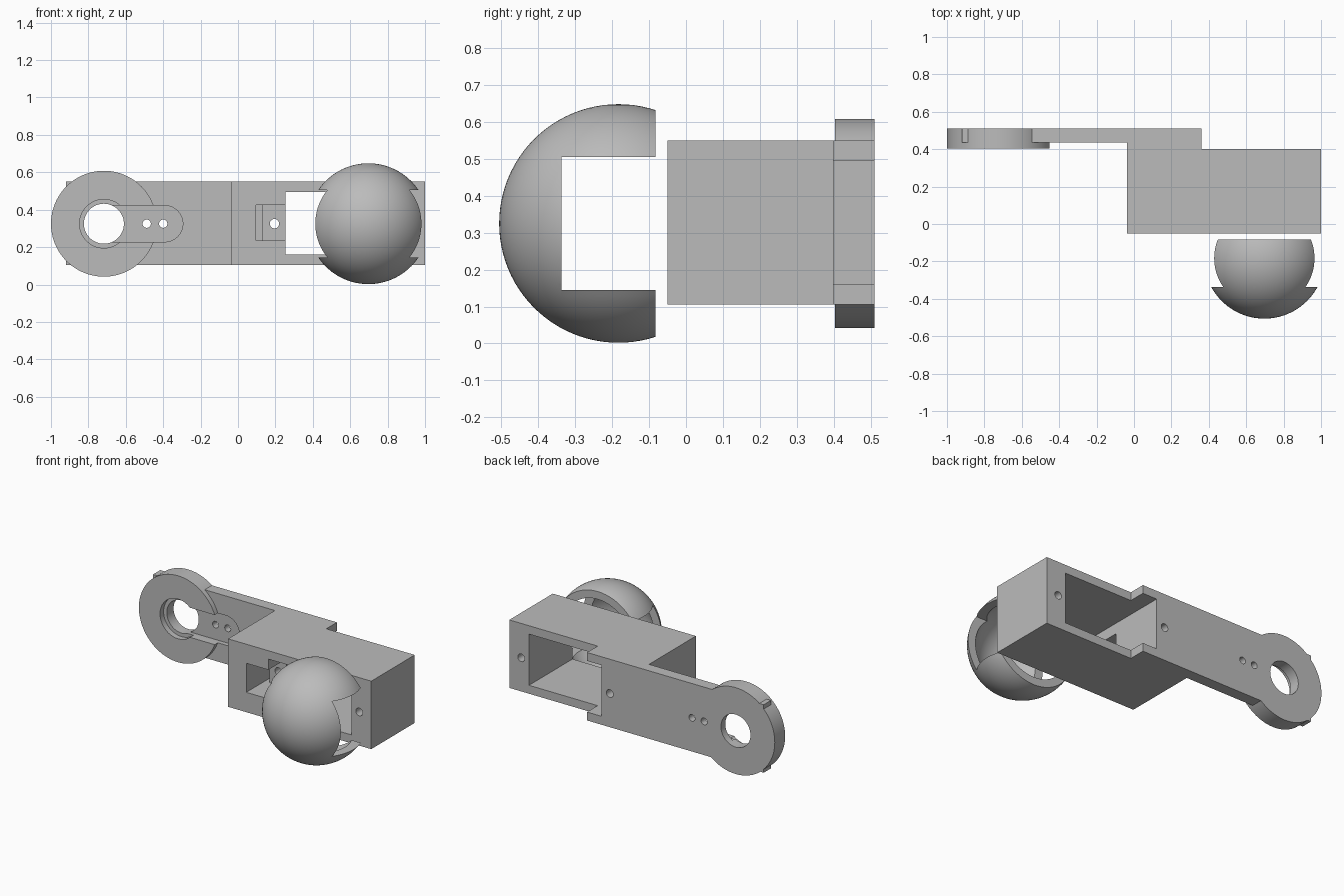
import bpy, bmesh, math
from mathutils import Matrix, Vector

cube = bpy.data.objects.get("Cube")
if cube:
    bpy.data.objects.remove(cube, do_unlink=True)

grey = bpy.data.materials.new("light_grey")
grey.use_nodes = True
COLOUR = (0.5, 0.5, 0.5, 1)
grey.diffuse_color = COLOUR
grey.node_tree.nodes["Principled BSDF"].inputs["Base Color"].default_value = COLOUR

MID = 0.325          # height of the shared centre line


def finish(name, bm):
    mesh = bpy.data.meshes.new(name)
    bm.to_mesh(mesh)
    bm.free()
    mesh.materials.append(grey)
    ob = bpy.data.objects.new(name, mesh)
    bpy.context.collection.objects.link(ob)
    return ob


def block(name, x, y, z):
    bm = bmesh.new()
    centre = Vector([(a + b) / 2 for a, b in (x, y, z)])
    size = [b - a for a, b in (x, y, z)]
    bmesh.ops.create_cube(bm, size=1, matrix=Matrix.Translation(centre) @ Matrix.Diagonal((*size, 1)))
    return finish(name, bm)


def disc(name, x, radius, y, sides=96):
    """Cylinder along y on the centre line."""
    bm = bmesh.new()
    place = Matrix.Translation((x, sum(y) / 2, MID)) @ Matrix.Rotation(math.pi / 2, 4, 'X')
    bmesh.ops.create_cone(bm, cap_ends=True, segments=sides, radius1=radius,
                          radius2=radius, depth=y[1] - y[0], matrix=place)
    return finish(name, bm)


def ball(name, centre, radius):
    bm = bmesh.new()
    bmesh.ops.create_uvsphere(bm, u_segments=96, v_segments=48, radius=radius,
                              matrix=Matrix.Translation(centre))
    return finish(name, bm)


def combine(ob, other, operation):
    mod = ob.modifiers.new(operation.lower(), 'BOOLEAN')
    mod.operation = operation
    mod.solver = 'EXACT'
    mod.object = other
    bpy.context.view_layer.update()
    result = bpy.data.meshes.new_from_object(ob.evaluated_get(bpy.context.evaluated_depsgraph_get()))
    ob.modifiers.clear()
    ob.data = result
    bpy.data.objects.remove(other, do_unlink=True)


def smooth(ob):
    bpy.ops.object.select_all(action='DESELECT')
    ob.select_set(True)
    bpy.context.view_layer.objects.active = ob
    bpy.ops.object.shade_smooth_by_angle(angle=math.radians(30))


# Bracket: motor housing, arm plate and end ring
HEIGHT = (0.105, 0.55)
RING_X = -0.717
bracket = block("bracket", (-0.037, 1.0), (-0.05, 0.40), HEIGHT)
combine(bracket, block("arm_plate", (-0.92, 0.36), (0.435, 0.51), HEIGHT), 'UNION')
combine(bracket, block("arm_root", (-0.037, 0.36), (0.35, 0.51), HEIGHT), 'UNION')
combine(bracket, disc("end_ring", RING_X, 0.283, (0.403, 0.51)), 'UNION')

# Motor window, cable notch and its deeper channel
for x, y, z in (((0.255, 0.857), (-0.2, 0.7), (0.16, 0.495)),
                ((0.128, 0.30), (-0.2, 0.14), (0.235, 0.425)),
                ((0.095, 0.129), (-0.2, 0.36), (0.235, 0.425))):
    combine(bracket, block("window_cutter", x, y, z), 'DIFFERENCE')

# Pocket for the motor horn, with a rounded end
SLOT = 0.097
SLOT_END = -0.392
combine(bracket, disc("counterbore", RING_X, 0.13, (0.3, 0.44)), 'DIFFERENCE')
pocket = block("pocket", (RING_X, SLOT_END), (0.3, 0.465), (MID - SLOT, MID + SLOT))
combine(pocket, disc("pocket_end", SLOT_END, SLOT, (0.3, 0.465)), 'UNION')
combine(bracket, pocket, 'DIFFERENCE')

# Shaft hole and screw holes, all the way through
for x, radius in ((RING_X, 0.107), (-0.488, 0.022), (-0.40, 0.022), (0.195, 0.025), (0.913, 0.025)):
    combine(bracket, disc("hole", x, radius, (-0.3, 0.8), 48), 'DIFFERENCE')
smooth(bracket)

# Hollow dome, open at the back and slotted from side to side
centre = (0.697, -0.183, MID)
dome = ball("dome_shell", centre, 0.323)
combine(dome, ball("dome_hollow", centre, 0.275), 'DIFFERENCE')
combine(dome, block("dome_back", (0, 1.5), (-0.083, 0.6), (-0.5, 1.2)), 'DIFFERENCE')
combine(dome, block("dome_slot", (0, 1.5), (-0.337, 0.6), (0.145, 0.505)), 'DIFFERENCE')
smooth(dome)
